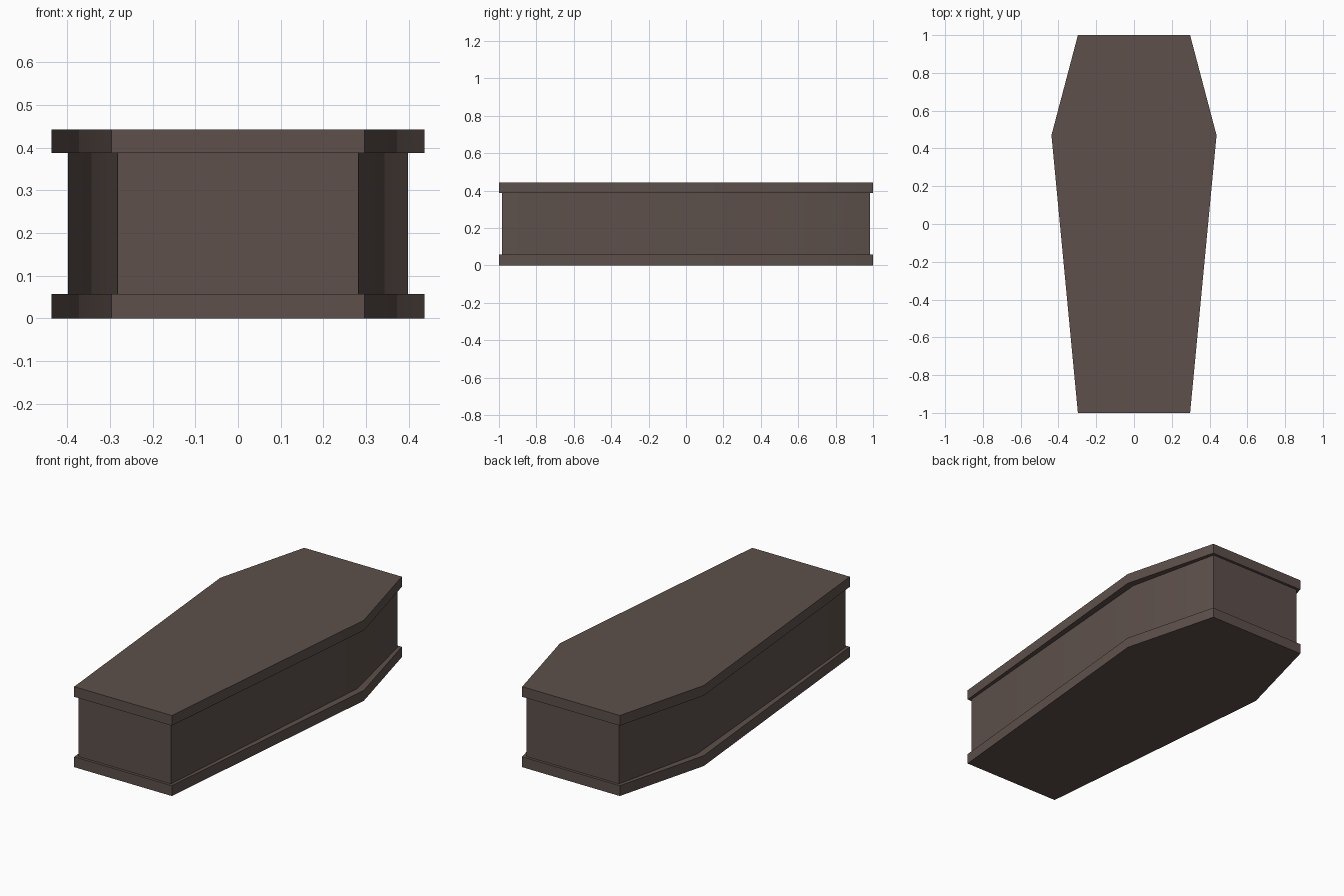
import bpy, bmesh, math

if "Cube" in bpy.data.objects:
    bpy.data.objects.remove(bpy.data.objects["Cube"])

wood = bpy.data.materials.new("dark brown wood")
wood.diffuse_color = (0.109, 0.08, 0.07, 1)
wood.use_nodes = True
wood.node_tree.nodes["Principled BSDF"].inputs["Base Color"].default_value = wood.diffuse_color


def slab(name, end_x, wide_x, half_y, z0, z1, wide_y=0.47):
    """Six-sided coffin outline extruded from z0 to z1."""
    right = [(end_x, -half_y), (wide_x, wide_y), (end_x, half_y)]
    outline = right + [(-x, y) for x, y in reversed(right)]
    bm = bmesh.new()
    face = bm.faces.new([bm.verts.new((x, y, z0)) for x, y in outline])
    top = bmesh.ops.extrude_face_region(bm, geom=[face])["geom"]
    bmesh.ops.translate(bm, vec=(0, 0, z1 - z0),
                        verts=[v for v in top if isinstance(v, bmesh.types.BMVert)])
    bmesh.ops.recalc_face_normals(bm, faces=bm.faces)
    mesh = bpy.data.meshes.new(name)
    bm.to_mesh(mesh)
    bm.free()
    mesh.materials.append(wood)
    obj = bpy.data.objects.new(name, mesh)
    bpy.context.collection.objects.link(obj)
    # soft shading across the shallow shoulder corner only
    bpy.ops.object.select_all(action='DESELECT')
    obj.select_set(True)
    bpy.context.view_layer.objects.active = obj
    bpy.ops.object.shade_smooth_by_angle(angle=math.radians(30))


# Base plinth, box body and lid
slab("base", 0.297, 0.437, 1.0, 0.0, 0.057)
slab("body", 0.282, 0.398, 0.985, 0.057, 0.387)
slab("lid", 0.297, 0.437, 1.0, 0.387, 0.443)
